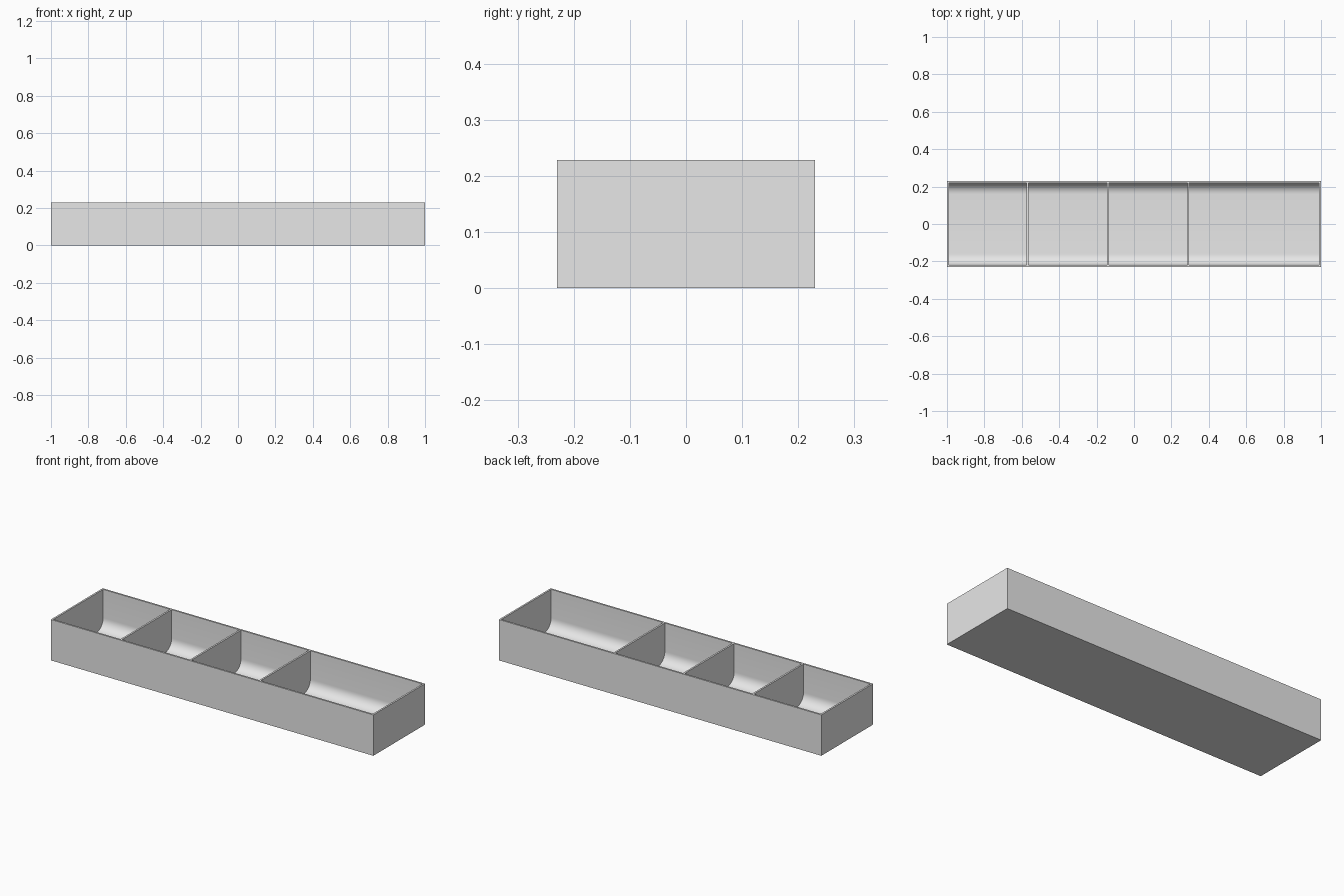
import bpy, bmesh
from math import cos, sin, pi

if "Cube" in bpy.data.objects:
    bpy.data.objects.remove(bpy.data.objects["Cube"], do_unlink=True)

LENGTH, DEPTH, HEIGHT = 2.0, 0.459, 0.229
WALL, FLOOR, RADIUS, STEPS = 0.01, 0.01, 0.06, 10
DIVIDERS = (-0.57, -0.14, 0.29)

grey = bpy.data.materials.new("light grey")
grey.use_nodes = True
colour = (0.8, 0.8, 0.8, 1)
grey.diffuse_color = colour
grey.node_tree.nodes["Principled BSDF"].inputs["Base Color"].default_value = colour


def make_object(name, bm):
    bmesh.ops.recalc_face_normals(bm, faces=bm.faces)
    mesh = bpy.data.meshes.new(name)
    bm.to_mesh(mesh)
    bm.free()
    mesh.materials.append(grey)
    obj = bpy.data.objects.new(name, mesh)
    bpy.context.collection.objects.link(obj)
    return obj


def extrude_along_x(bm, profile, x0, x1):
    face = bm.faces.new([bm.verts.new((x0, y, z)) for y, z in profile])
    result = bmesh.ops.extrude_face_region(bm, geom=[face])
    verts = [v for v in result["geom"] if isinstance(v, bmesh.types.BMVert)]
    bmesh.ops.translate(bm, verts=verts, vec=(x1 - x0, 0, 0))
    # The starting face remains as the closing cap
    return face


# Outer block of the tray
bm = bmesh.new()
half = DEPTH / 2
extrude_along_x(bm, [(-half, 0), (half, 0), (half, HEIGHT), (-half, HEIGHT)],
                -LENGTH / 2, LENGTH / 2)
tray = make_object("divided_tray", bm)

# Compartment section: open top, floor rounded up into the front and back walls
inner = half - WALL
right_arc = [(inner - RADIUS + RADIUS * sin(a), FLOOR + RADIUS - RADIUS * cos(a))
             for a in (pi / 2 * i / STEPS for i in range(STEPS + 1))]
left_arc = [(-y, z) for y, z in reversed(right_arc)]
top = HEIGHT + 0.1
section = left_arc + right_arc + [(inner, top), (-inner, top)]

# Hollows between the end walls and dividers
bm = bmesh.new()
centres = (-LENGTH / 2 + WALL / 2, *DIVIDERS, LENGTH / 2 - WALL / 2)
for a, b in zip(centres, centres[1:]):
    extrude_along_x(bm, section, a + WALL / 2, b - WALL / 2)
cutter = make_object("compartment_cutter", bm)
cutter.hide_render = True

# Cut the hollows, then remove the helper
cut = tray.modifiers.new("compartments", 'BOOLEAN')
cut.operation = 'DIFFERENCE'
cut.solver = 'EXACT'
cut.object = cutter
bpy.ops.object.select_all(action='DESELECT')
tray.select_set(True)
bpy.context.view_layer.objects.active = tray
bpy.ops.object.modifier_apply(modifier=cut.name)
bpy.data.objects.remove(cutter, do_unlink=True)

# Smooth rounded floor edges, sharp corners elsewhere
bpy.ops.object.shade_smooth_by_angle(angle=pi / 6)
